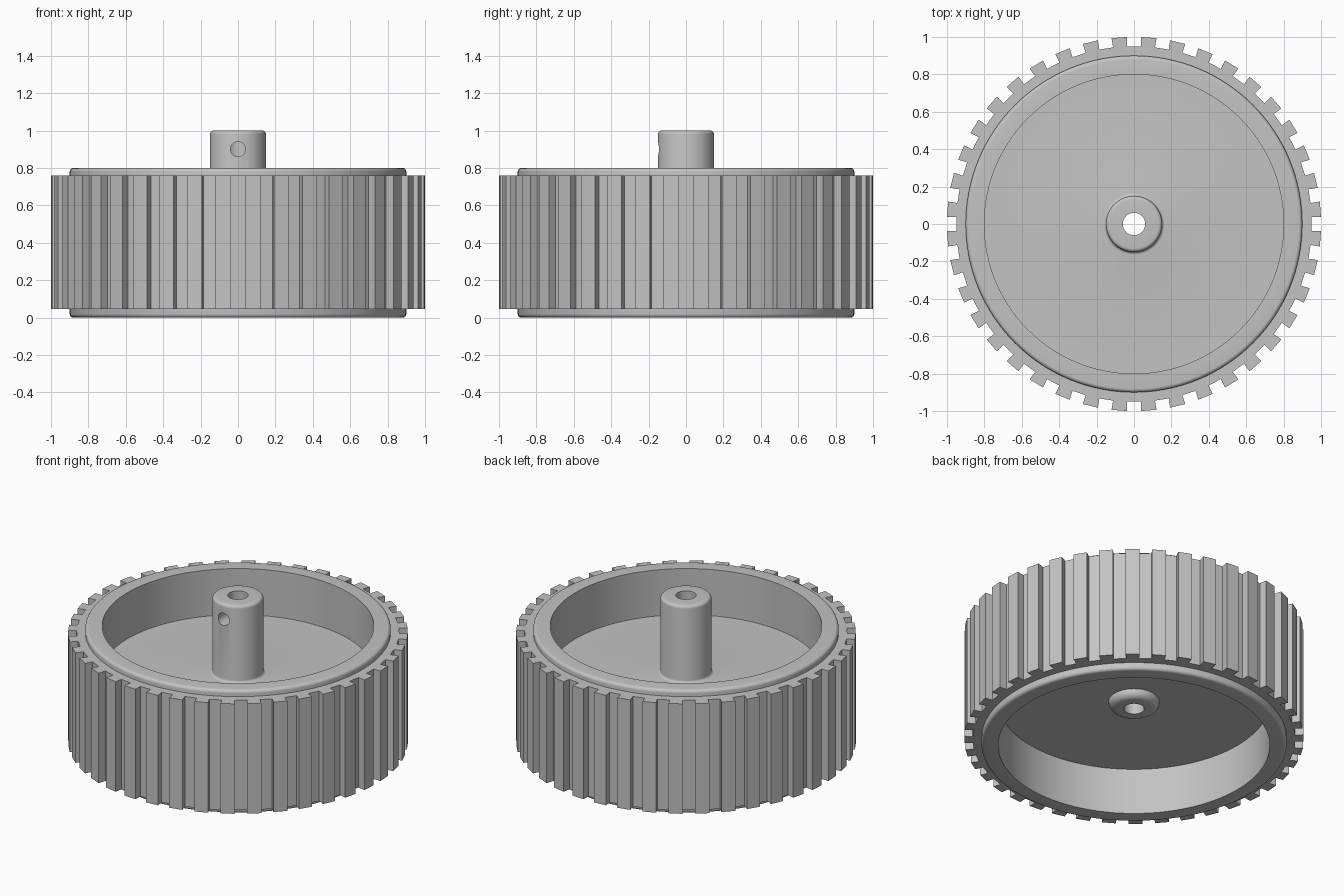
import bpy, bmesh, math
from mathutils import Vector, Matrix

cube = bpy.data.objects.get("Cube")
if cube:
    bpy.data.objects.remove(cube, do_unlink=True)

grey = bpy.data.materials.new("plain grey")
grey.use_nodes = True
colour = (0.55, 0.55, 0.55, 1)
grey.diffuse_color = colour
grey.node_tree.nodes["Principled BSDF"].inputs["Base Color"].default_value = colour


def make_object(name, bm):
    bmesh.ops.recalc_face_normals(bm, faces=bm.faces)
    mesh = bpy.data.meshes.new(name)
    bm.to_mesh(mesh)
    bm.free()
    mesh.materials.append(grey)
    obj = bpy.data.objects.new(name, mesh)
    bpy.context.collection.objects.link(obj)
    return obj


def activate(obj):
    bpy.ops.object.select_all(action='DESELECT')
    obj.select_set(True)
    bpy.context.view_layer.objects.active = obj


def rounded(corners, steps=5):
    """Closed (radius, height) profile whose square corners are filleted."""
    points = []
    for i, (r, z, fillet) in enumerate(corners):
        p = Vector((r, z))
        if not fillet:
            points.append(p)
            continue
        u = (Vector(corners[i - 1][:2]) - p).normalized()
        v = (Vector(corners[(i + 1) % len(corners)][:2]) - p).normalized()
        centre = p + fillet * (u + v)
        for s in range(steps + 1):
            t = math.pi / 2 * s / steps
            points.append(centre - fillet * (v * math.cos(t) + u * math.sin(t)))
    return points


def lathe(name, profile, segments):
    bm = bmesh.new()
    rings = []
    for s in range(segments):
        a = math.tau * s / segments
        rings.append([bm.verts.new((p.x * math.cos(a), p.x * math.sin(a), p.y))
                      for p in profile])
    for s in range(segments):
        here, there = rings[s - 1], rings[s]
        for i in range(len(profile)):
            bm.faces.new((here[i - 1], here[i], there[i], there[i - 1]))
    return make_object(name, bm)


# Rim, web and bored hub, turned as one piece
BORE, HUB, INNER, RIM = 0.06, 0.15, 0.8, 0.9
wheel = lathe("wheel_body", rounded([
    (BORE, 0.25, 0), (HUB, 0.25, 0.045), (HUB, 0.3, 0),
    (INNER, 0.3, 0), (INNER, 0, 0), (RIM, 0, 0.02),
    (RIM, 0.8, 0.02), (INNER, 0.8, 0), (INNER, 0.5, 0),
    (HUB, 0.5, 0.015), (HUB, 1, 0.02), (BORE, 1, 0)]), 128)

# Set-screw hole drilled through the front wall of the hub
bm = bmesh.new()
bmesh.ops.create_cone(bm, cap_ends=True, segments=32, radius1=0.04, radius2=0.04,
                      depth=0.2, matrix=Matrix.Translation((0, -0.1, 0.9))
                      @ Matrix.Rotation(math.pi / 2, 4, 'X'))
cutter = make_object("screw_hole_cutter", bm)
cutter.hide_render = True
activate(wheel)
cut = wheel.modifiers.new("screw_hole", 'BOOLEAN')
cut.operation = 'DIFFERENCE'
cut.solver = 'EXACT'
cut.object = cutter
bpy.ops.object.modifier_apply(modifier=cut.name)
bpy.data.objects.remove(cutter, do_unlink=True)
bpy.ops.object.shade_smooth_by_angle(angle=math.radians(30))

# Toothed tread: flat outline with square grooves, extruded upward
TEETH, HALF_GROOVE, ROOT, TIP = 40, 0.037, 0.95, 1.0
BOTTOM, TOP = 0.045, 0.76
bm = bmesh.new()
grooves = []
for k in range(TEETH):
    turn = Matrix.Rotation(math.tau * k / TEETH, 4, 'Z')
    grooves.append([[bm.verts.new(turn @ Vector((r, side * HALF_GROOVE, BOTTOM)))
                     for r in (RIM - 0.01, ROOT, TIP)] for side in (-1, 1)])
for k in range(TEETH):
    left, right = grooves[k - 1]
    following = grooves[k][0]
    bm.faces.new((left[0], left[1], right[1], right[0]))
    bm.faces.new((right[0], right[1], following[1], following[0]))
    bm.faces.new((right[1], right[2], following[2], following[1]))
raised = bmesh.ops.extrude_face_region(bm, geom=bm.faces[:], use_keep_orig=True)
bmesh.ops.translate(bm, vec=(0, 0, TOP - BOTTOM),
                    verts=[g for g in raised["geom"] if isinstance(g, bmesh.types.BMVert)])
make_object("tread", bm)
